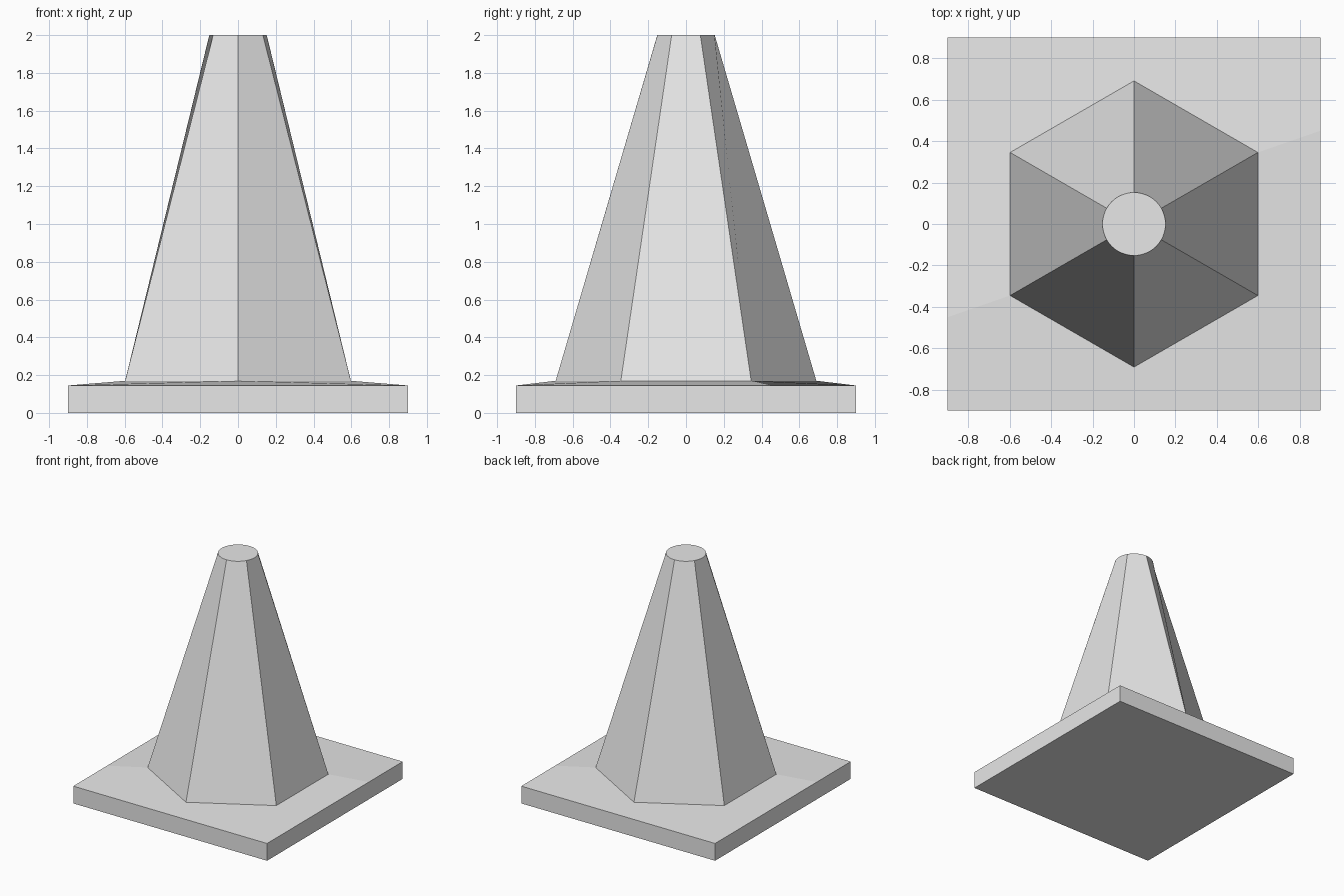
import bpy
import bmesh
from math import sin, cos, pi

cube = bpy.data.objects.get("Cube")
if cube:
    bpy.data.objects.remove(cube, do_unlink=True)

HALF, EDGE_Z, FOOT_Z, TOP_Z = 0.9, 0.145, 0.17, 2.0
FOOT_R, TOP_R = 0.69, 0.152
SIDES, ARC = 6, 8

grey = bpy.data.materials.new("light_grey")
grey.use_nodes = True
colour = (0.8, 0.8, 0.8, 1)
grey.diffuse_color = colour
grey.node_tree.nodes["Principled BSDF"].inputs["Base Color"].default_value = colour


def ring(bm, radius, z, count):
    """Circle of vertices starting at 30 degrees, counter-clockwise."""
    angles = [pi / 6 + 2 * pi * i / count for i in range(count)]
    return [bm.verts.new((radius * cos(a), radius * sin(a), z)) for a in angles]


def finish(bm, name):
    bmesh.ops.recalc_face_normals(bm, faces=bm.faces)
    mesh = bpy.data.meshes.new(name)
    bm.to_mesh(mesh)
    bm.free()
    mesh.materials.append(grey)
    obj = bpy.data.objects.new(name, mesh)
    bpy.context.collection.objects.link(obj)


# Tapered body: hexagonal foot flowing into a round tip
bm = bmesh.new()
foot = ring(bm, FOOT_R, FOOT_Z, SIDES)
tip = ring(bm, TOP_R, TOP_Z, SIDES * ARC)
for i in range(SIDES):
    arc = [tip[(i * ARC + j) % len(tip)] for j in range(ARC + 1)]
    bm.faces.new([foot[(i + 1) % SIDES], foot[i]] + arc)
bm.faces.new(tip)
bm.faces.new(foot[::-1])
finish(bm, "cone_body")

# Square base whose upper face rises gently to the foot of the body
bm = bmesh.new()
outline = [(HALF, HALF / 2), (HALF, HALF), (-HALF, HALF),
           (-HALF, -HALF / 2), (-HALF, -HALF), (HALF, -HALF)]
low = [bm.verts.new((x, y, 0)) for x, y in outline]
high = [bm.verts.new((x, y, EDGE_Z)) for x, y in outline]
foot = ring(bm, FOOT_R, FOOT_Z, SIDES)
for i in range(SIDES):
    n = (i + 1) % SIDES
    bm.faces.new([low[i], low[n], high[n], high[i]])
# Two sloping halves around the foot
for s in (0, 3):
    walk = [(s + k) % SIDES for k in range(4)]
    bm.faces.new([high[k] for k in walk] + [foot[k] for k in reversed(walk)])
bm.faces.new(low[::-1])
bm.faces.new(foot)
finish(bm, "base_plate")
